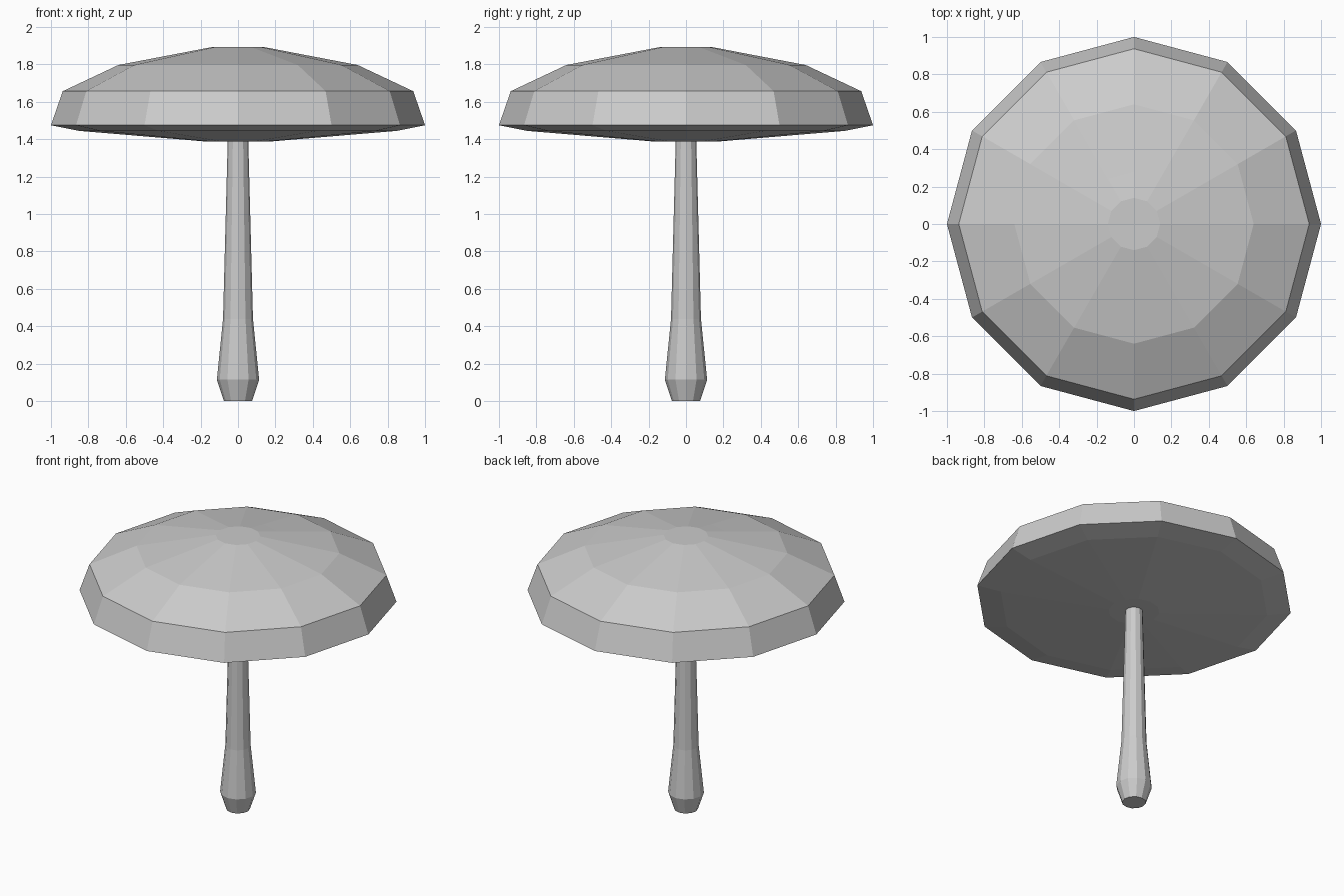
import bpy
import bmesh
from math import cos, sin, pi

if "Cube" in bpy.data.objects:
    bpy.data.objects.remove(bpy.data.objects["Cube"])

SIDES = 12


def lathe(name, profile):
    """Flat-shaded 12-sided solid from (radius, height) rings, bottom to top."""
    bm = bmesh.new()
    rings = [[bm.verts.new((r * cos(2 * pi * i / SIDES), r * sin(2 * pi * i / SIDES), z))
              for i in range(SIDES)] for r, z in profile]
    for low, high in zip(rings, rings[1:]):
        for i in range(SIDES):
            j = (i + 1) % SIDES
            bm.faces.new((low[i], low[j], high[j], high[i]))
    bm.faces.new(rings[0][::-1])
    bm.faces.new(rings[-1])
    mesh = bpy.data.meshes.new(name)
    bm.to_mesh(mesh)
    bm.free()
    obj = bpy.data.objects.new(name, mesh)
    bpy.context.collection.objects.link(obj)
    return obj


# Tapered stem with a swollen foot
lathe("stem", [(0.075, 0), (0.113, 0.115), (0.08, 0.44), (0.055, 1.39)])

# Broad cap with a shallow cone underneath
lathe("cap", [(0.16, 1.387), (0.85, 1.445), (1.0, 1.475), (0.937, 1.657),
              (0.64, 1.797), (0.28, 1.866), (0.14, 1.893)])
